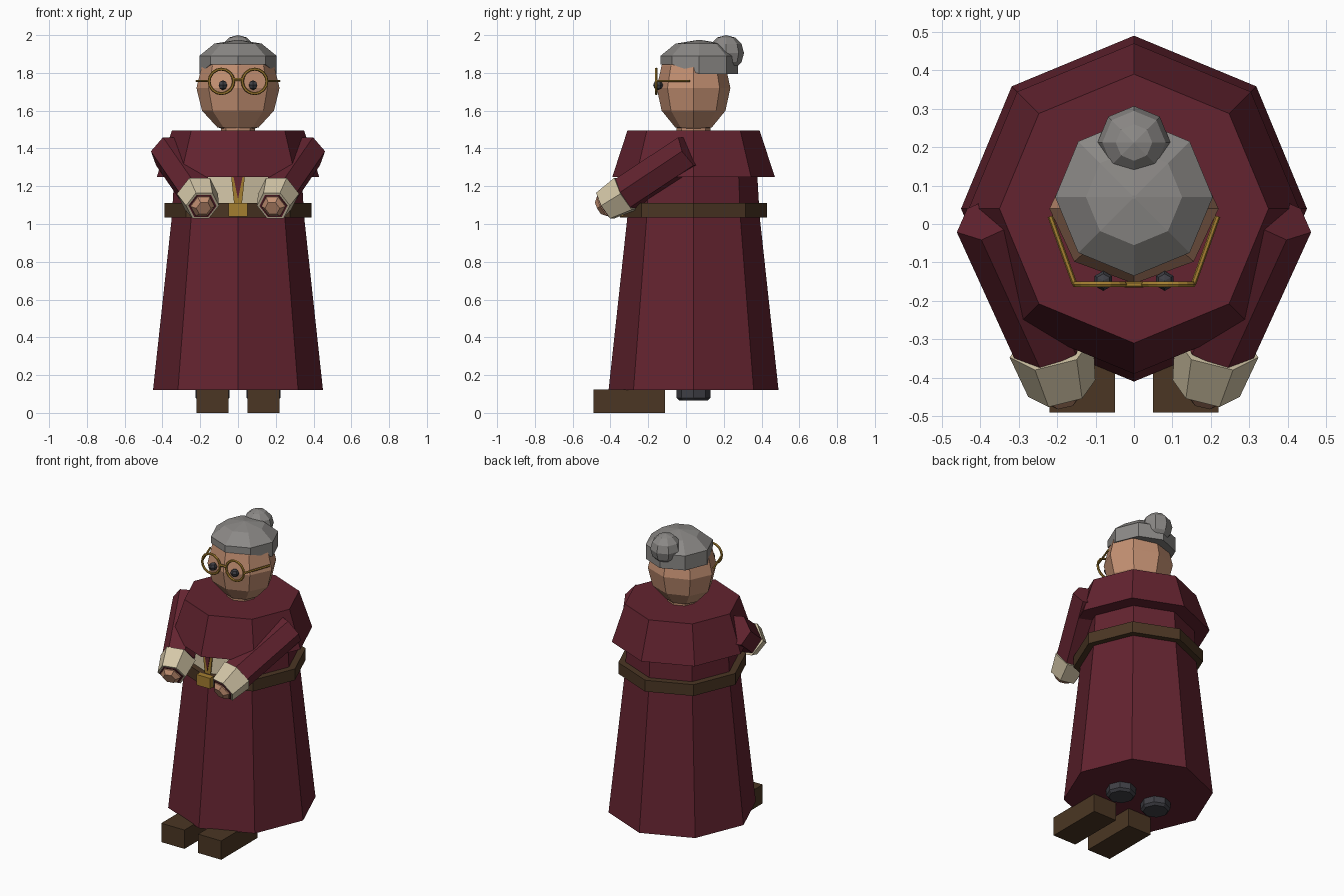
import bpy, bmesh
from math import sin, cos, pi
from mathutils import Vector

cube = bpy.data.objects.get("Cube")
if cube:
    bpy.data.objects.remove(cube, do_unlink=True)

CY = 0.04  # depth of the body axis


def material(name, rgb):
    m = bpy.data.materials.new(name)
    m.use_nodes = True
    m.diffuse_color = (*rgb, 1)
    m.node_tree.nodes["Principled BSDF"].inputs["Base Color"].default_value = (*rgb, 1)
    return m


maroon = material("maroon cloth", (0.125, 0.017, 0.029))
cream = material("cream linen", (0.66, 0.57, 0.39))
skin = material("skin", (0.55, 0.28, 0.17))
grey = material("grey hair", (0.26, 0.25, 0.24))
brown = material("brown leather", (0.07, 0.037, 0.017))
gold = material("gold", (0.37, 0.21, 0.03))
dark = material("dark grey", (0.05, 0.05, 0.06))


def finish(name, bm, mat):
    bmesh.ops.recalc_face_normals(bm, faces=bm.faces)
    mesh = bpy.data.meshes.new(name)
    bm.to_mesh(mesh)
    bm.free()
    mesh.materials.append(mat)
    obj = bpy.data.objects.new(name, mesh)
    bpy.context.collection.objects.link(obj)
    return obj


def loft(name, points, radii, sides, mat):
    """Closed tube along points, with a corner on its sideways axis."""
    bm = bmesh.new()
    points = [Vector(p) for p in points]
    axis = (points[-1] - points[0]).normalized()
    side = Vector((1, 0, 0)) if abs(axis.z) > 0.99 else axis.cross(Vector((0, 0, 1))).normalized()
    up = axis.cross(side)
    rings = []
    for p, r in zip(points, radii):
        angles = [2 * pi * i / sides for i in range(sides)]
        rings.append([bm.verts.new(p + r * (cos(a) * side + sin(a) * up)) for a in angles])
    for lower, upper in zip(rings, rings[1:]):
        for i in range(sides):
            j = (i + 1) % sides
            bm.faces.new((lower[i], lower[j], upper[j], upper[i]))
    bm.faces.new(rings[0])
    bm.faces.new(rings[-1])
    return finish(name, bm, mat)


def upright(name, profile, mat, x=0, y=CY, sides=8):
    return loft(name, [(x, y, z) for r, z in profile], [r for r, z in profile], sides, mat)


def ball(name, center, scale, mat, segments=8, rings=6):
    bm = bmesh.new()
    bmesh.ops.create_uvsphere(bm, u_segments=segments, v_segments=rings, radius=1)
    bmesh.ops.scale(bm, vec=scale, verts=bm.verts)
    bmesh.ops.translate(bm, vec=center, verts=bm.verts)
    return finish(name, bm, mat)


def box(name, low, high, mat):
    bm = bmesh.new()
    bmesh.ops.create_cube(bm, size=1)
    low, high = Vector(low), Vector(high)
    bmesh.ops.scale(bm, vec=high - low, verts=bm.verts)
    bmesh.ops.translate(bm, vec=(low + high) / 2, verts=bm.verts)
    return finish(name, bm, mat)


def plate(name, outline, y, mat, depth=0.006):
    """Thin plate in the front plane from an x, z outline."""
    bm = bmesh.new()
    face = bm.faces.new([bm.verts.new((x, y, z)) for x, z in outline])
    out = bmesh.ops.extrude_face_region(bm, geom=[face])["geom"]
    moved = [v for v in out if isinstance(v, bmesh.types.BMVert)]
    bmesh.ops.translate(bm, vec=(0, depth, 0), verts=moved)
    return finish(name, bm, mat)


# Robe, shoulder cape and belt
upright("robe", [(0.45, 0.12), (0.35, 1.04), (0.335, 1.3)], maroon)
upright("shoulder_cape", [(0.43, 1.25), (0.35, 1.495)], maroon)
upright("belt", [(0.39, 1.035), (0.39, 1.11)], brown)
box("belt_buckle", (-0.05, -0.365, 1.04), (0.05, -0.33, 1.11), gold)

# Linen front that follows the two front sides of the robe
bm = bmesh.new()
columns = []
for x in (-0.2, 0, 0.2):
    columns.append([bm.verts.new((x, CY - r + abs(x) * 0.414, z)) for r, z in ((0.354, 1.06), (0.345, 1.25))])
for a, b in zip(columns, columns[1:]):
    bm.faces.new((a[0], b[0], b[1], a[1]))
finish("linen_front", bm, cream)
plate("gold_trim", [(-0.036, 1.25), (-0.02, 1.1), (0.02, 1.1), (0.036, 1.25)], -0.319, gold)
plate("neck_wedge", [(-0.024, 1.25), (0, 1.13), (0.024, 1.25)], -0.323, maroon)

# Head and neck
upright("neck", [(0.09, 1.46), (0.09, 1.55)], skin)
ball("head", (0, CY, 1.72), (0.22, 0.195, 0.24), skin)

# Hair cap, hanging lower at the back, with a bun
hair = upright("hair", [(0.205, 1.845), (0.205, 1.89), (0.125, 1.955), (0.005, 1.975)], grey, y=0.07)
for v in hair.data.vertices:
    if v.co.z < 1.85 and v.co.y > 0.06:
        v.co.z = 1.795
ball("hair_bun", (0, 0.212, 1.905), (0.095, 0.095, 0.095), grey)
loft("glasses_bridge", [(-0.025, -0.157, 1.765), (0.025, -0.157, 1.765)], [0.008] * 2, 6, gold)

# Paired parts
for label, s in (("left", 1), ("right", -1)):
    # Glasses and eye
    bpy.ops.mesh.primitive_torus_add(major_segments=16, minor_segments=6, major_radius=0.065,
                                     minor_radius=0.008, location=(s * 0.088, -0.157, 1.755),
                                     rotation=(pi / 2, 0, 0))
    rim = bpy.context.object
    rim.name = label + "_glasses_rim"
    rim.data.materials.append(gold)
    loft(label + "_glasses_arm", [(s * 0.155, -0.155, 1.757), (s * 0.218, 0.02, 1.757)], [0.007] * 2, 6, gold)
    ball(label + "_eye", (s * 0.08, -0.148, 1.735), (0.026, 0.026, 0.026), dark, 6, 4)

    # Sleeve, cuff and hand
    shoulder, wrist, end = (s * 0.37, 0.02, 1.385), (s * 0.215, -0.32, 1.16), (s * 0.188, -0.428, 1.097)
    loft(label + "_sleeve", [shoulder, wrist], [0.1, 0.1], 6, maroon)
    loft(label + "_cuff", [wrist, end], [0.112, 0.09], 6, cream)
    loft(label + "_cuff_lining", [wrist, (s * 0.187, -0.432, 1.095)], [0.076, 0.076], 6, maroon)
    loft(label + "_hand", [wrist, (s * 0.187, -0.44, 1.093), (s * 0.182, -0.462, 1.083)],
         [0.065, 0.065, 0.04], 6, skin)

    # Shoe and leg
    inner, outer = sorted((s * 0.05, s * 0.22))
    box(label + "_shoe", (inner, -0.49, 0), (outer, -0.11, 0.125), brown)
    upright(label + "_leg", [(0.075, 0.065), (0.09, 0.08), (0.09, 0.3)], dark, x=s * 0.135)
